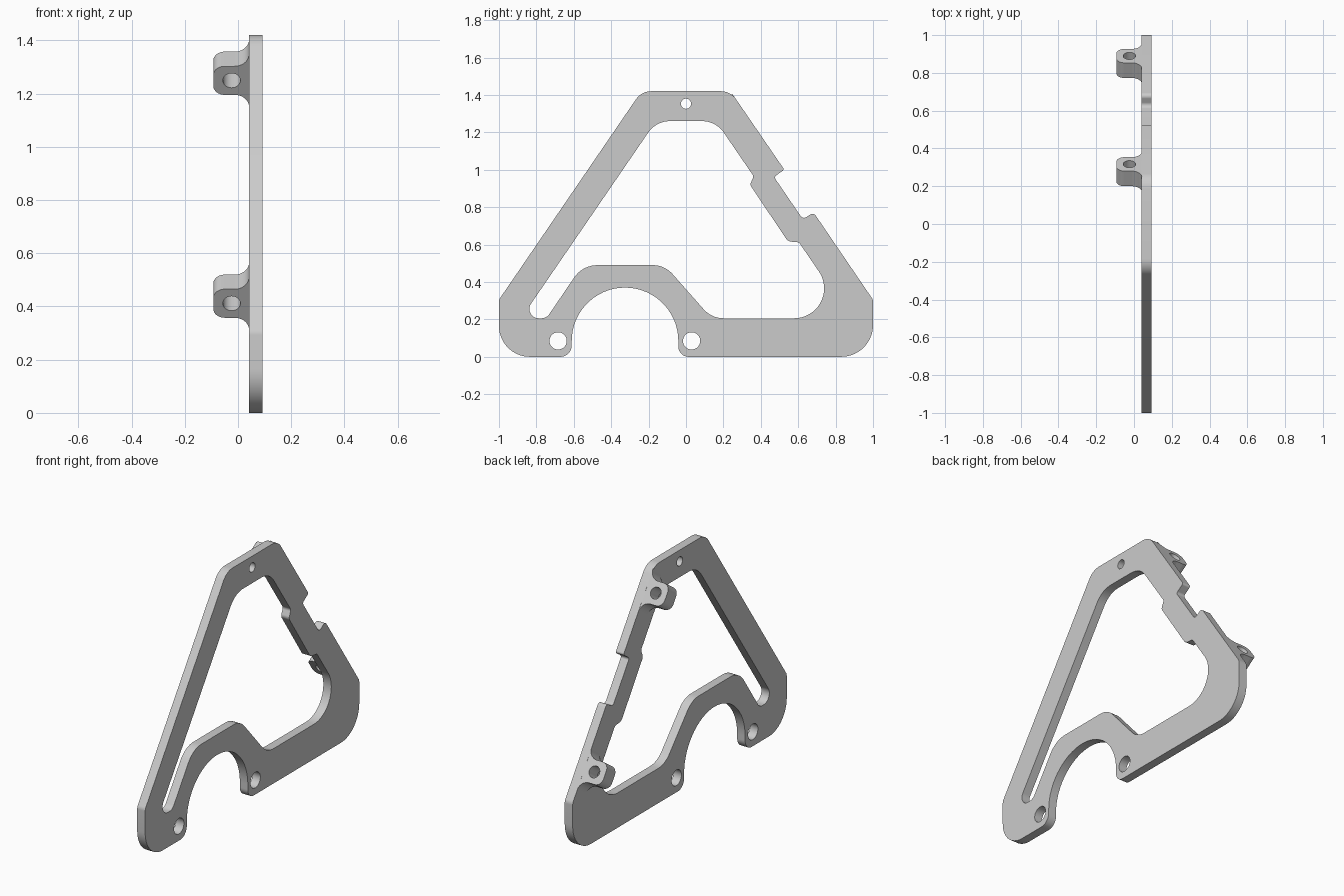
import bpy, bmesh, math
from mathutils import Vector, Matrix

if "Cube" in bpy.data.objects:
    bpy.data.objects.remove(bpy.data.objects["Cube"], do_unlink=True)

grey = bpy.data.materials.new("light grey")
grey.use_nodes = True
grey.diffuse_color = (0.6, 0.6, 0.6, 1)
grey.node_tree.nodes["Principled BSDF"].inputs["Base Color"].default_value = (0.6, 0.6, 0.6, 1)


def rounded(corners):
    """Closed outline from (u, v, radius) corners, each rounded by an arc."""
    out = []
    for i, (u, v, r) in enumerate(corners):
        p = Vector((u, v))
        a = (Vector(corners[i - 1][:2]) - p).normalized()
        b = (Vector(corners[(i + 1) % len(corners)][:2]) - p).normalized()
        turn = math.pi - a.angle(b)
        if r == 0 or turn < 0.01:
            pts = [p]
        else:
            centre = p + (a + b).normalized() * r / math.cos(turn / 2)
            start = p + a * r * math.tan(turn / 2) - centre
            sign = 1 if a.x * b.y - a.y * b.x < 0 else -1
            n = max(3, round(turn / math.radians(6)))
            pts = [centre + Matrix.Rotation(sign * turn * k / n, 2) @ start for k in range(n + 1)]
        out += [q for q in pts if not out or (q - out[-1]).length > 1e-4]
    return out


def circle(u, v, r, n=40):
    return [Vector((u + r * math.cos(math.tau * k / n), v + r * math.sin(math.tau * k / n)))
            for k in range(n)]


def extruded(name, loops, thickness, matrix):
    """Flat outline with holes, extruded evenly about its plane."""
    curve = bpy.data.curves.new(name, "CURVE")
    curve.dimensions = "2D"
    curve.fill_mode = "BOTH"
    curve.extrude = thickness / 2
    for loop in loops:
        spline = curve.splines.new("POLY")
        spline.points.add(len(loop) - 1)
        for point, q in zip(spline.points, loop):
            point.co = (q.x, q.y, 0, 1)
        spline.use_cyclic_u = True
    temp = bpy.data.objects.new(name + "_outline", curve)
    bpy.context.collection.objects.link(temp)
    mesh = bpy.data.meshes.new_from_object(temp.evaluated_get(bpy.context.evaluated_depsgraph_get()))
    bpy.data.objects.remove(temp, do_unlink=True)
    bm = bmesh.new()
    bm.from_mesh(mesh)
    bmesh.ops.remove_doubles(bm, verts=bm.verts, dist=1e-5)
    bmesh.ops.recalc_face_normals(bm, faces=bm.faces)
    bm.to_mesh(mesh)
    bm.free()
    mesh.transform(matrix)
    mesh.materials.clear()
    mesh.materials.append(grey)
    obj = bpy.data.objects.new(name, mesh)
    bpy.context.collection.objects.link(obj)
    bpy.ops.object.select_all(action="DESELECT")
    obj.select_set(True)
    bpy.context.view_layer.objects.active = obj
    bpy.ops.object.shade_smooth_by_angle(angle=math.radians(25))
    return obj


def frame(x_axis, y_axis, origin):
    x, y = Vector(x_axis), Vector(y_axis)
    m = Matrix((x, y, x.cross(y))).transposed().to_4x4()
    m.translation = origin
    return m


# Side plate: outer edge with the arch below and the notch in the sloping edge
outer = rounded([
    (-1, 0, 0.165), (-0.611, 0, 0.06), (-0.611, 0.37, 0.285), (-0.041, 0.37, 0.285),
    (-0.041, 0, 0.055), (1, 0, 0.17), (1, 0.305, 0.04),
    (0.682, 0.772, 0.022), (0.625, 0.735, 0.022), (0.47, 0.962, 0.015), (0.526, 1.0, 0.012),
    (0.238, 1.42, 0.1), (-0.238, 1.42, 0.1), (-1, 0.305, 0.04)])

# Window, with the bar kept thick behind the notch
window = rounded([
    (-0.16, 1.26, 0.14), (0.16, 1.26, 0.14),
    (0.362, 0.965, 0.02), (0.342, 0.92, 0.025), (0.545, 0.617, 0.04), (0.604, 0.612, 0.025),
    (0.882, 0.206, 0.16), (0.137, 0.206, 0.14), (-0.114, 0.49, 0.14),
    (-0.553, 0.49, 0.15), (-0.746, 0.206, 0.05), (-0.882, 0.206, 0.05)])

holes = [circle(0, 1.353, 0.027), circle(-0.684, 0.085, 0.046), circle(0.03, 0.085, 0.046)]
extruded("side_plate", [outer, window] + holes, 0.052,
         frame((0, 1, 0), (0, 0, 1), (0.067, 0, 0)))

# Mounting tabs flush with the sloping edge, flared into the plate
slope = Vector((0, 0.762, -1.115)).normalized()
across = Vector((1, 0, 0))
inward = slope.cross(across)
half, flare, base, depth = 0.065, 0.055, 0.0415, 0.097
tab = rounded([
    (-half - flare - 0.002, base, 0), (-half, base, flare), (-half, -0.093, 0.042),
    (half, -0.093, 0.042), (half, base, flare), (half + flare + 0.002, base, 0)])
for name, y, z in (("upper_tab", 0.317, 1.304), ("lower_tab", 0.89, 0.466)):
    extruded(name, [tab, circle(0, -0.024, 0.033)], depth,
             frame(slope, across, Vector((0, y, z)) + inward * depth / 2))
